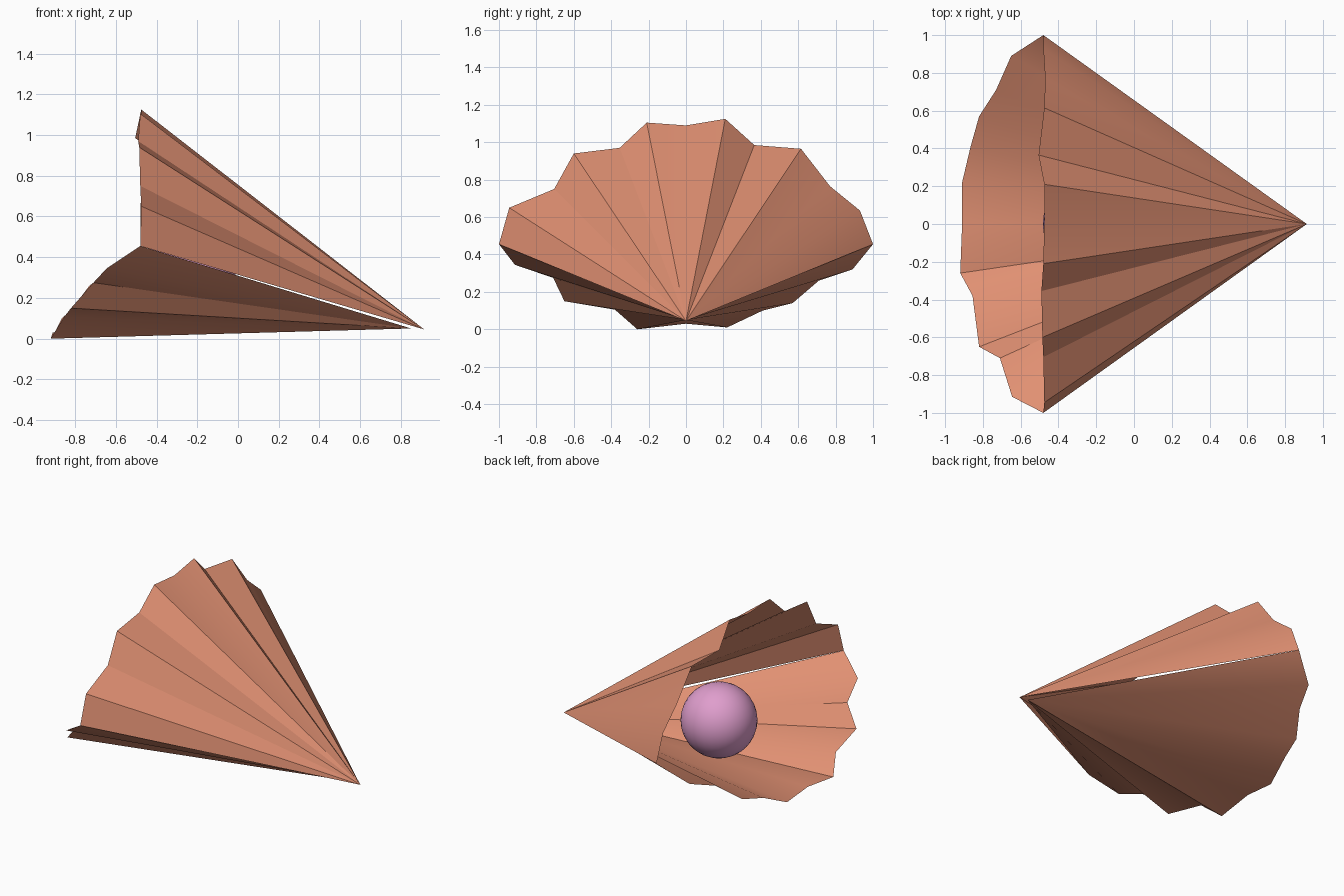
import bpy
import bmesh
import math

default_cube = bpy.data.objects.get("Cube")
if default_cube:
    bpy.data.objects.remove(default_cube, do_unlink=True)


def make_material(name, colour):
    material = bpy.data.materials.new(name)
    material.use_nodes = True
    material.diffuse_color = (*colour, 1)
    shader = material.node_tree.nodes["Principled BSDF"]
    shader.inputs["Base Color"].default_value = (*colour, 1)
    return material


def smooth(obj, angle):
    bpy.ops.object.select_all(action="DESELECT")
    bpy.context.view_layer.objects.active = obj
    obj.select_set(True)
    bpy.ops.object.shade_smooth_by_angle(angle=math.radians(angle))


def make_shell(name, hinge, rim, material):
    """Thin fan of triangles from the hinge point to a scalloped rim."""
    bm = bmesh.new()
    tip = bm.verts.new(hinge)
    edge = [bm.verts.new(point) for point in rim]
    for first, second in zip(edge, edge[1:]):
        bm.faces.new((tip, first, second))
    mesh = bpy.data.meshes.new(name)
    bm.to_mesh(mesh)
    bm.free()
    mesh.materials.append(material)
    obj = bpy.data.objects.new(name, mesh)
    bpy.context.collection.objects.link(obj)
    smooth(obj, 30)
    return obj


coral = make_material("coral shell", (0.75, 0.28, 0.17))
pink = make_material("pink pearl", (0.74, 0.34, 0.61))

# Both halves meet at these two corners
left_corner = (-.48, 1, .455)
right_corner = (-.48, -1, .455)

# Raised upper half
upper_rim = [
    left_corner, (-.48, .93, .635), (-.47, .77, .765), (-.475, .615, .965),
    (-.505, .365, .985), (-.475, .21, 1.125), (-.475, 0, 1.09),
    (-.48, -.21, 1.105), (-.49, -.355, .97), (-.485, -.6, .94),
    (-.48, -.705, .75), (-.475, -.945, .65), right_corner,
]
make_shell("upper_shell", (.915, 0, .045), upper_rim, coral)

# Lower half resting on the ground
lower_rim = [
    right_corner, (-.645, -.915, .345), (-.71, -.71, .275),
    (-.82, -.65, .15), (-.855, -.38, .105), (-.92, -.26, 0), (-.91, 0, .03),
    (-.91, .22, .01), (-.865, .41, .1), (-.82, .57, .14), (-.73, .71, .26),
    (-.65, .89, .32), left_corner,
]
make_shell("lower_shell", (.85, 0, .05), lower_rim, coral)

# Pearl held between the halves
bpy.ops.mesh.primitive_uv_sphere_add(
    segments=32, ring_count=16, radius=.236, location=(-.247, 0, .305))
pearl = bpy.context.object
pearl.name = "pearl"
pearl.data.materials.append(pink)
smooth(pearl, 40)
